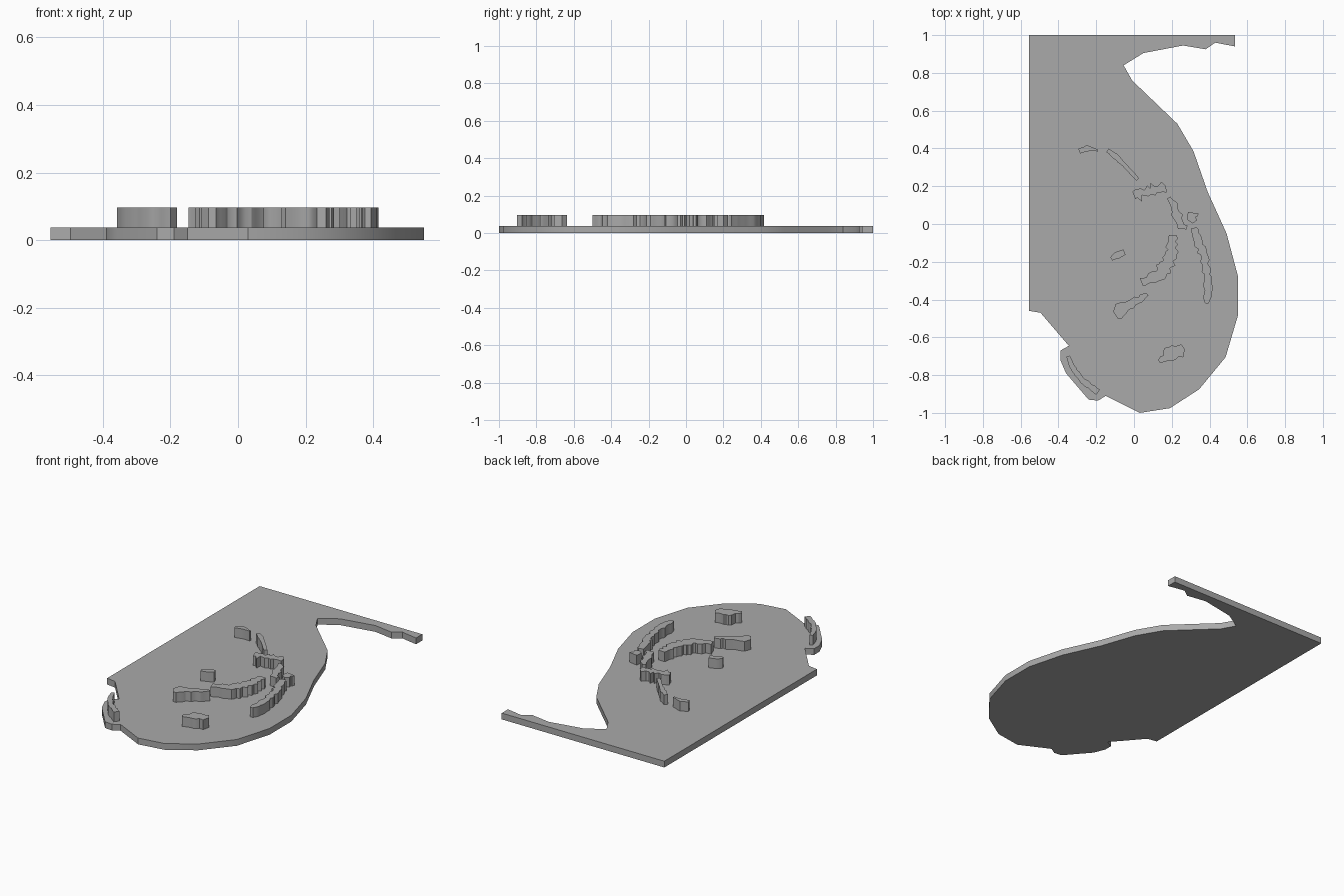
import bpy
import bmesh
import random
from mathutils import Vector

random.seed(4)
PLATE_TOP = 0.038
RIDGE_TOP = 0.097

default_cube = bpy.data.objects.get("Cube")
if default_cube:
    bpy.data.objects.remove(default_cube, do_unlink=True)

# One plain grey for the whole relief
grey = bpy.data.materials.new("plain_grey")
grey.use_nodes = True
colour = (0.4, 0.4, 0.4, 1)
grey.diffuse_color = colour
grey.node_tree.nodes["Principled BSDF"].inputs["Base Color"].default_value = colour


def extrude_outline(name, outline, bottom, top):
    """Make a solid prism from a closed flat outline."""
    mesh = bpy.data.meshes.new(name)
    bm = bmesh.new()
    lower = bm.faces.new([bm.verts.new((x, y, bottom)) for x, y in outline])
    raised = bmesh.ops.extrude_face_region(bm, geom=[lower], use_keep_orig=True)
    moved = [item for item in raised["geom"] if isinstance(item, bmesh.types.BMVert)]
    bmesh.ops.translate(bm, verts=moved, vec=(0, 0, top - bottom))
    bmesh.ops.recalc_face_normals(bm, faces=bm.faces)
    bm.to_mesh(mesh)
    bm.free()
    mesh.materials.append(grey)
    obj = bpy.data.objects.new(name, mesh)
    bpy.context.collection.objects.link(obj)
    bpy.ops.object.select_all(action="DESELECT")
    obj.select_set(True)
    bpy.context.view_layer.objects.active = obj
    bpy.ops.object.shade_smooth_by_angle(angle=0.5)
    return obj


def ridge(name, path, roughness, step=0.017):
    """Raise a strip along a path of (x, y, width) with ragged sides."""
    samples = []
    for start, end in zip(path, path[1:]):
        a, b = Vector(start), Vector(end)
        count = max(1, round((b.xy - a.xy).length / step))
        samples += [a.lerp(b, i / count) for i in range(count)]
    samples.append(Vector(path[-1]))

    left, right = [], []
    last = len(samples) - 1
    for i, point in enumerate(samples):
        along = samples[min(i + 1, last)].xy - samples[max(i - 1, 0)].xy
        across = Vector((-along.y, along.x)).normalized()
        for side, sign in ((left, 1), (right, -1)):
            half = point.z / 2 * (1 + random.uniform(-roughness, roughness))
            side.append(point.xy + across * half * sign)
    return extrude_outline(name, left + right[::-1], PLATE_TOP, RIDGE_TOP)


# Base plate: straight back and side edges, curved head outline on the other side
plate_outline = [
    (-.555, 1), (.535, 1), (.535, .94), (.43, .96), (.38, .925), (.26, .945),
    (.05, .905), (-.055, .84), (-.01, .76), (.23, .53), (.315, .385),
    (.39, .17), (.49, -.05), (.55, -.275), (.55, -.485), (.485, -.705),
    (.345, -.875), (.19, -.975), (.03, -1), (-.15, -.91), (-.19, -.935),
    (-.24, -.93), (-.36, -.79), (-.39, -.72), (-.39, -.67), (-.345, -.645),
    (-.495, -.47), (-.555, -.46),
]
extrude_outline("base_plate", plate_outline, 0, PLATE_TOP)

# Smooth narrow ridges
ridge("upper_short_ridge", [(-.29, .385, .03), (-.25, .4, .03), (-.19, .39, .01)], .2)
ridge("upper_slanted_ridge",
      [(-.14, .39, .02), (-.1, .36, .03), (-.04, .3, .02), (.02, .235, .02)], .2)
ridge("centre_nub", [(-.12, -.185, .02), (-.09, -.165, .04), (-.05, -.15, .03)], .1)
ridge("rim_ridge",
      [(-.35, -.7, .02), (-.32, -.77, .03), (-.27, -.83, .03), (-.19, -.89, .03)], .2)

# Ragged ridges
ridge("upper_ragged_ridge",
      [(0, .15, .06), (.04, .165, .06), (.09, .17, .05), (.13, .185, .07), (.17, .19, .05)], .6)
ridge("upper_curved_ridge",
      [(.185, .14, .02), (.21, .1, .035), (.23, .04, .05), (.25, -.01, .04), (.28, -.02, .02)], .3)
ridge("side_nub", [(.31, .06, .05), (.305, .03, .04), (.32, .01, .03)], .3)
ridge("long_side_ridge",
      [(.32, -.02, .03), (.335, -.08, .04), (.365, -.16, .04), (.385, -.25, .04),
       (.39, -.35, .04), (.385, -.42, .03)], .4)
ridge("middle_curved_ridge",
      [(.205, -.06, .04), (.2, -.14, .06), (.17, -.22, .07), (.12, -.28, .06),
       (.04, -.31, .04)], .4)
ridge("lower_ragged_ridge",
      [(.07, -.37, .02), (.03, -.4, .04), (-.03, -.43, .04), (-.07, -.46, .07),
       (-.1, -.48, .05)], .4)
ridge("bottom_island",
      [(.135, -.73, .02), (.18, -.7, .07), (.22, -.68, .08), (.26, -.65, .04)], .4)
